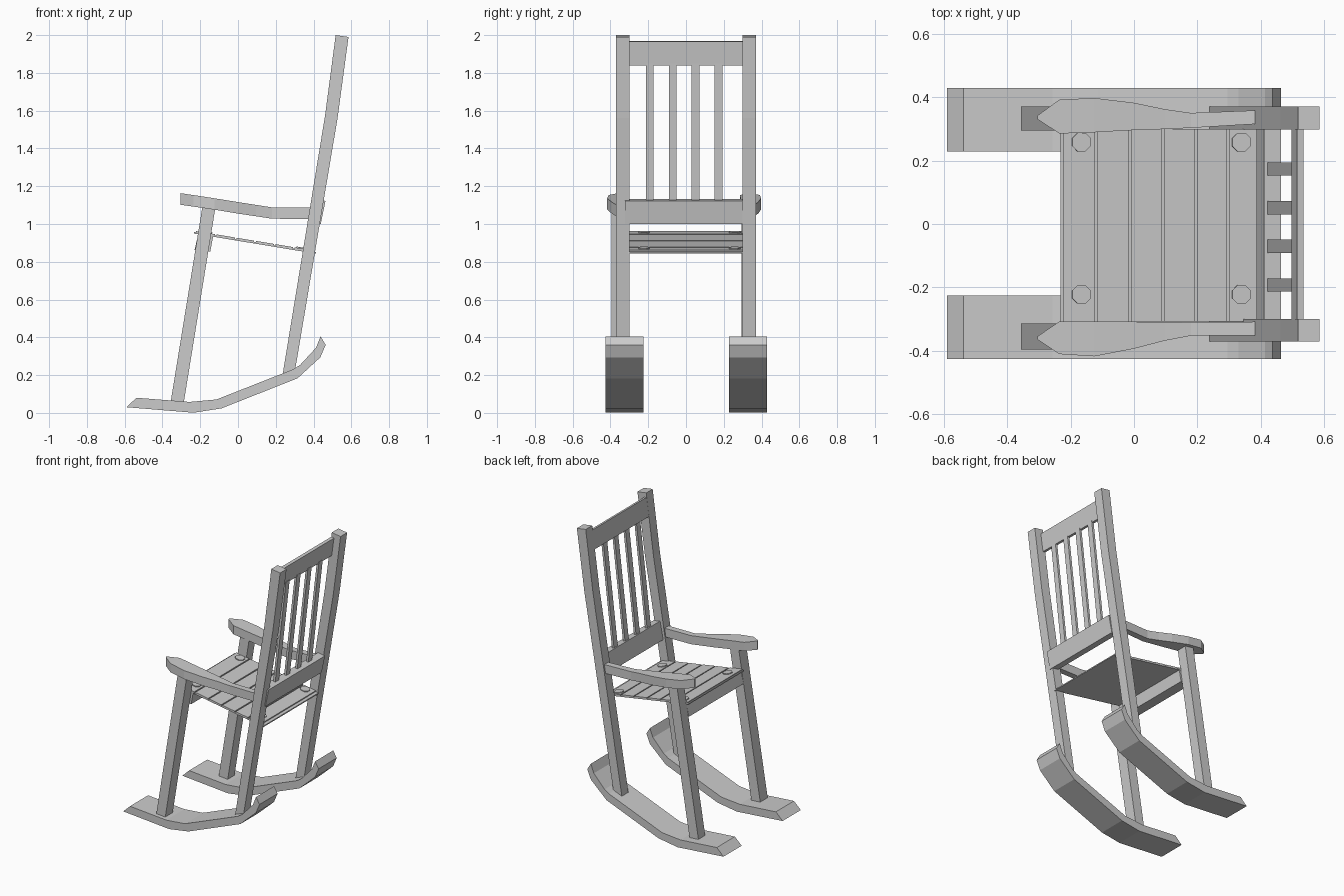
import bpy, bmesh, math
from mathutils import Matrix, Vector

if "Cube" in bpy.data.objects:
    bpy.data.objects.remove(bpy.data.objects["Cube"])


def finish(name, bm):
    bmesh.ops.recalc_face_normals(bm, faces=bm.faces)
    me = bpy.data.meshes.new(name)
    bm.to_mesh(me)
    bm.free()
    ob = bpy.data.objects.new(name, me)
    bpy.context.collection.objects.link(ob)
    return ob


def extrude(name, profile, y0, y1):
    """Extrude an XZ profile from y0 to y1."""
    bm = bmesh.new()
    a = [bm.verts.new((x, y0, z)) for x, z in profile]
    b = [bm.verts.new((x, y1, z)) for x, z in profile]
    n = len(profile)
    bm.faces.new(a)
    bm.faces.new(b[::-1])
    for i in range(n):
        j = (i + 1) % n
        bm.faces.new((a[i], a[j], b[j], b[i]))
    return finish(name, bm)


def loft(name, sections):
    """Join box sections (x, y_inner, y_outer, z_top, z_bottom)."""
    bm = bmesh.new()
    rings = [[bm.verts.new(p) for p in ((x, yi, zt), (x, yo, zt), (x, yo, zb), (x, yi, zb))]
             for x, yi, yo, zt, zb in sections]
    for r, s in zip(rings, rings[1:]):
        for i in range(4):
            j = (i + 1) % 4
            bm.faces.new((r[i], r[j], s[j], s[i]))
    bm.faces.new(rings[0])
    bm.faces.new(rings[-1][::-1])
    return finish(name, bm)


# Rockers
rocker = [(-0.59, 0.03), (-0.538, 0.08), (-0.257, 0.058), (-0.114, 0.071),
          (0.295, 0.232), (0.33, 0.255), (0.413, 0.345), (0.437, 0.405), (0.464, 0.36),
          (0.436, 0.294), (0.315, 0.183), (-0.087, 0.024), (-0.235, 0.001)]
extrude("rocker_left", rocker, 0.228, 0.428)
extrude("rocker_right", rocker, -0.425, -0.225)

# Front legs
front_leg = [(-0.357, 0.055), (-0.287, 0.055), (-0.12, 1.085), (-0.188, 1.095)]
extrude("front_leg_left", front_leg, 0.295, 0.37)
extrude("front_leg_right", front_leg, -0.395, -0.313)

# Back posts with a slight bend
post = [(0.235, 0.195), (0.302, 0.225), (0.527, 1.56), (0.585, 1.99), (0.517, 2.0), (0.461, 1.575)]
extrude("back_post_left", post, 0.298, 0.37)
extrude("back_post_right", post, -0.37, -0.299)

# Backrest rails and slats
extrude("top_rail", [(0.514, 1.97), (0.534, 1.965), (0.516, 1.838), (0.496, 1.84)], -0.303, 0.303)
extrude("lower_rail", [(0.41, 1.132), (0.463, 1.122), (0.438, 1.0), (0.386, 1.008)], -0.323, 0.299)
for i in range(4):
    y = -0.192 + i * 0.1217
    extrude("back_slat", [(0.42, 1.12), (0.436, 1.12), (0.52, 1.85), (0.504, 1.85)], y - 0.021, y + 0.021)

# Front apron under the seat
extrude("front_apron", [(-0.208, 0.958), (-0.23, 0.862), (-0.147, 0.853), (-0.131, 0.938)], -0.308, 0.297)


# Seat: thin base board with raised slats
def seat_z(x):
    return 0.923 - 0.165 * x


def board(name, x0, x1, low, high):
    extrude(name, [(x0, seat_z(x0) + low), (x1, seat_z(x1) + low),
                   (x1, seat_z(x1) + high), (x0, seat_z(x0) + high)], -0.308, 0.3)


board("seat_base", -0.232, 0.413, -0.012, -0.004)
edges = [-0.226, -0.119, -0.012, 0.09, 0.194, 0.295, 0.397]
for x0, x1 in zip(edges, edges[1:]):
    board("seat_slat", x0 + 0.004, x1 - 0.004, -0.006, 0.003)

# Seat pegs
for x in (-0.166, 0.338):
    for y in (0.258, -0.222):
        bm = bmesh.new()
        bmesh.ops.create_cone(bm, cap_ends=True, segments=8, radius1=0.032, radius2=0.032, depth=0.012,
                              matrix=Matrix.Translation((x, y, seat_z(x) + 0.003))
                              @ Matrix.Rotation(math.atan(0.165), 4, 'Y')
                              @ Matrix.Rotation(math.pi / 8, 4, 'Z'))
        finish("seat_peg", bm)

# Armrests: x, inner y, outer y, top z, bottom z
arm = [(-0.304, 0.33, 0.342, 1.163, 1.102), (-0.235, 0.285, 0.392, 1.153, 1.092),
       (-0.125, 0.289, 0.397, 1.136, 1.076), (0.0, 0.296, 0.382, 1.116, 1.055),
       (0.096, 0.299, 0.362, 1.101, 1.041), (0.18, 0.303, 0.35, 1.088, 1.028),
       (0.382, 0.315, 0.358, 1.087, 1.027)]
loft("armrest_left", arm)
# The right arm sits slightly further out
inner_shift = [0.024, 0.022, 0.019, 0.012, 0.01, 0.007, -0.007]
outer_shift = [0.022, 0.018, 0.02, 0.011, 0.006, 0.002, -0.006]
loft("armrest_right", [(x, -(yi + a), -(yo + b), zt, zb)
                       for (x, yi, yo, zt, zb), a, b in zip(arm, inner_shift, outer_shift)])
